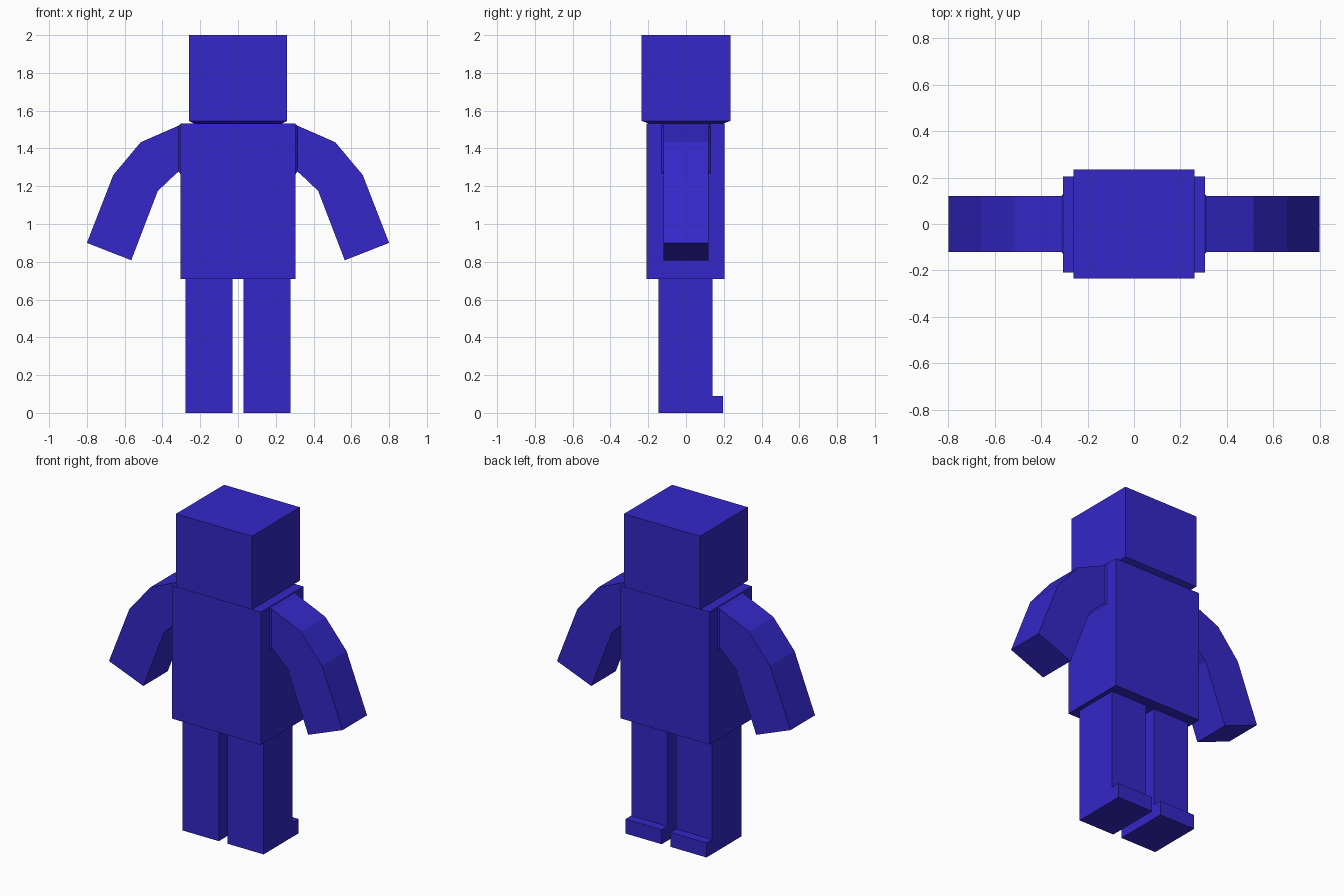
import bpy, bmesh

if "Cube" in bpy.data.objects:
    bpy.data.objects.remove(bpy.data.objects["Cube"])

blue = bpy.data.materials.new("blue")
blue.diffuse_color = (0.035, 0.02, 0.58, 1)
blue.use_nodes = True
blue.node_tree.nodes["Principled BSDF"].inputs["Base Color"].default_value = blue.diffuse_color


def finish(name, bm):
    bmesh.ops.recalc_face_normals(bm, faces=bm.faces)
    me = bpy.data.meshes.new(name)
    bm.to_mesh(me)
    bm.free()
    me.materials.append(blue)
    ob = bpy.data.objects.new(name, me)
    bpy.context.collection.objects.link(ob)
    return ob


def loft(name, rings):
    """Skin a list of equally sized point rings and cap both ends."""
    bm = bmesh.new()
    loops = [[bm.verts.new(p) for p in ring] for ring in rings]
    for a, b in zip(loops, loops[1:]):
        for i in range(len(a)):
            j = (i + 1) % len(a)
            bm.faces.new((a[i], a[j], b[j], b[i]))
    bm.faces.new(loops[0])
    bm.faces.new(loops[-1])
    return finish(name, bm)


def rect(x0, x1, y0, y1, z):
    return [(x0, y0, z), (x1, y0, z), (x1, y1, z), (x0, y1, z)]


def mirror_x(points, s):
    return [(s * x, y, z) for x, y, z in points]


# Torso block
loft("torso", [rect(-.305, .305, -.21, .205, .71),
               rect(-.305, .305, -.21, .205, 1.533)])

# Head with a slightly chamfered underside
loft("head", [rect(-.235, .235, -.2, .2, 1.533),
              rect(-.26, .26, -.235, .235, 1.546),
              rect(-.26, .26, -.235, .235, 2.0)])

# Arm sections: outer (x, z), inner (x, z), half depth
arm = [((.303, 1.53), (.303, 1.262), .132),
       ((.314, 1.521), (.314, 1.278), .12),
       ((.515, 1.433), (.425, 1.175), .12),
       ((.66, 1.26), (.425, 1.174), .12),
       ((.80, .90), (.565, .808), .12)]
arm[2] = ((.515, 1.433), (.362, 1.235), .12)

# Leg side profile (y, z) with a small toe step at the back
leg = [(-.145, 0), (.195, 0), (.195, .09), (.14, .09), (.14, .715), (-.145, .715)]

for side, s in (("right", 1), ("left", -1)):
    rings = [[(o[0], -d, o[1]), (o[0], d, o[1]), (i[0], d, i[1]), (i[0], -d, i[1])]
             for o, i, d in arm]
    loft(side + "_arm", [mirror_x(r, s) for r in rings])
    loft(side + "_leg", [mirror_x([(x, y, z) for y, z in leg], s) for x in (.03, .277)])
